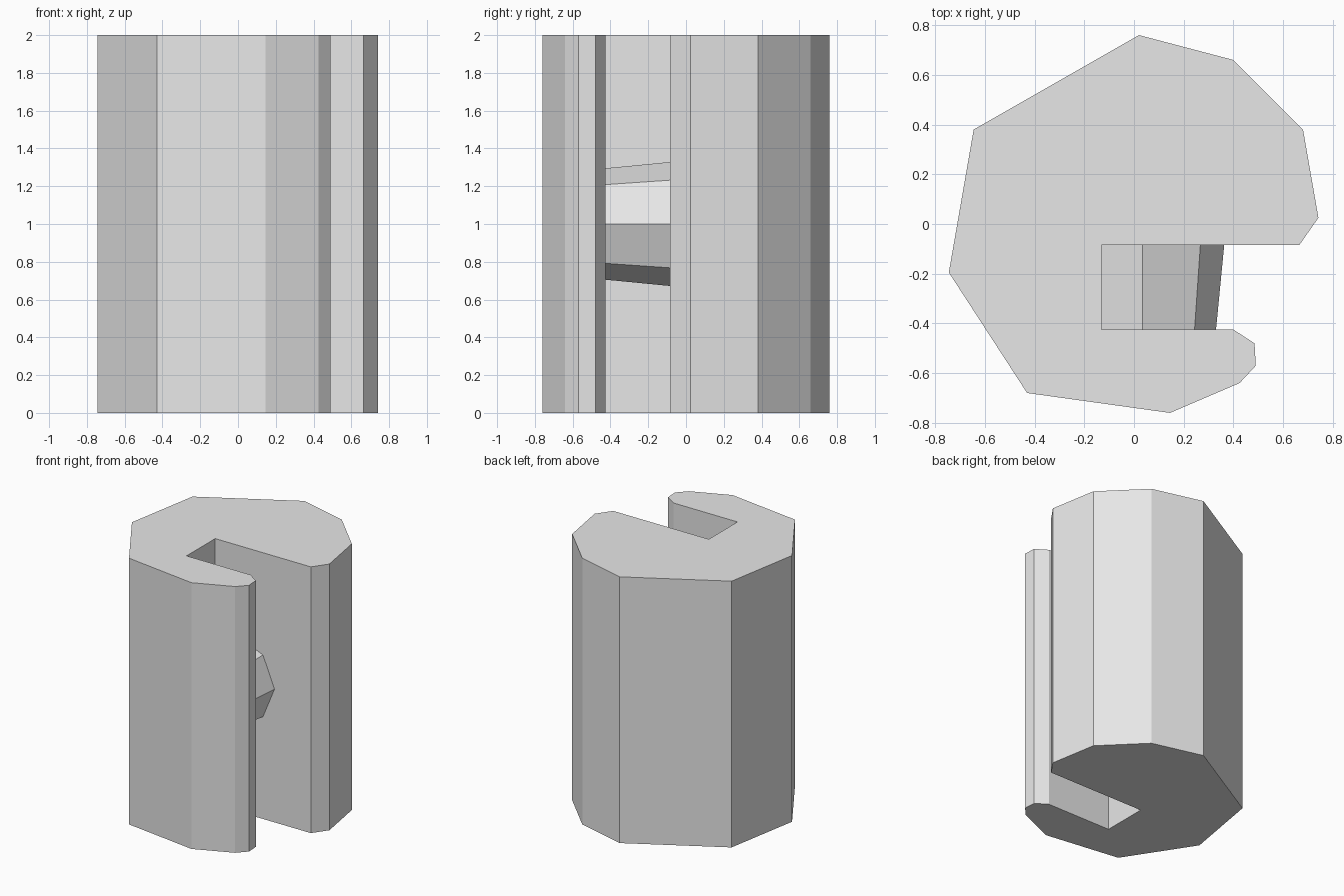
import bpy, bmesh, math
from mathutils import Vector

if "Cube" in bpy.data.objects:
    bpy.data.objects.remove(bpy.data.objects["Cube"])

grey = bpy.data.materials.new("light_grey")
grey.diffuse_color = (0.8, 0.8, 0.8, 1)
grey.use_nodes = True
grey.node_tree.nodes["Principled BSDF"].inputs["Base Color"].default_value = grey.diffuse_color


def make_object(name, bm):
    bmesh.ops.recalc_face_normals(bm, faces=bm.faces)
    mesh = bpy.data.meshes.new(name)
    bm.to_mesh(mesh)
    bm.free()
    mesh.materials.append(grey)
    obj = bpy.data.objects.new(name, mesh)
    bpy.context.collection.objects.link(obj)
    return obj


def loft(name, start, end):
    """Solid between two outlines with the same number of points."""
    bm = bmesh.new()
    a = [bm.verts.new(p) for p in start]
    b = [bm.verts.new(p) for p in end]
    bm.faces.new(a)
    bm.faces.new(b)
    n = len(a)
    for i in range(n):
        j = (i + 1) % n
        bm.faces.new((a[i], a[j], b[j], b[i]))
    return make_object(name, bm)


# Slotted column: faceted outline with a slot open to the right
outline = [(0.02, 0.76), (0.40, 0.66), (0.68, 0.38), (0.742, 0.025),
           (0.665, -0.085), (-0.13, -0.085), (-0.13, -0.425), (0.40, -0.425),
           (0.485, -0.48), (0.49, -0.57), (0.425, -0.64), (0.145, -0.76),
           (-0.43, -0.68), (-0.745, -0.195), (-0.645, 0.38)]
loft("slotted_column", [(x, y, 0) for x, y in outline],
     [(x, y, 2) for x, y in outline])


# Tapered octagonal pin crossing the slot
def octagon(radius, y):
    centre = Vector((0.035, y, 1.0))
    return [centre + radius * Vector((math.cos(k * math.pi / 4), 0, math.sin(k * math.pi / 4)))
            for k in range(8)]


loft("cross_pin", octagon(0.295, -0.425), octagon(0.328, -0.085))
